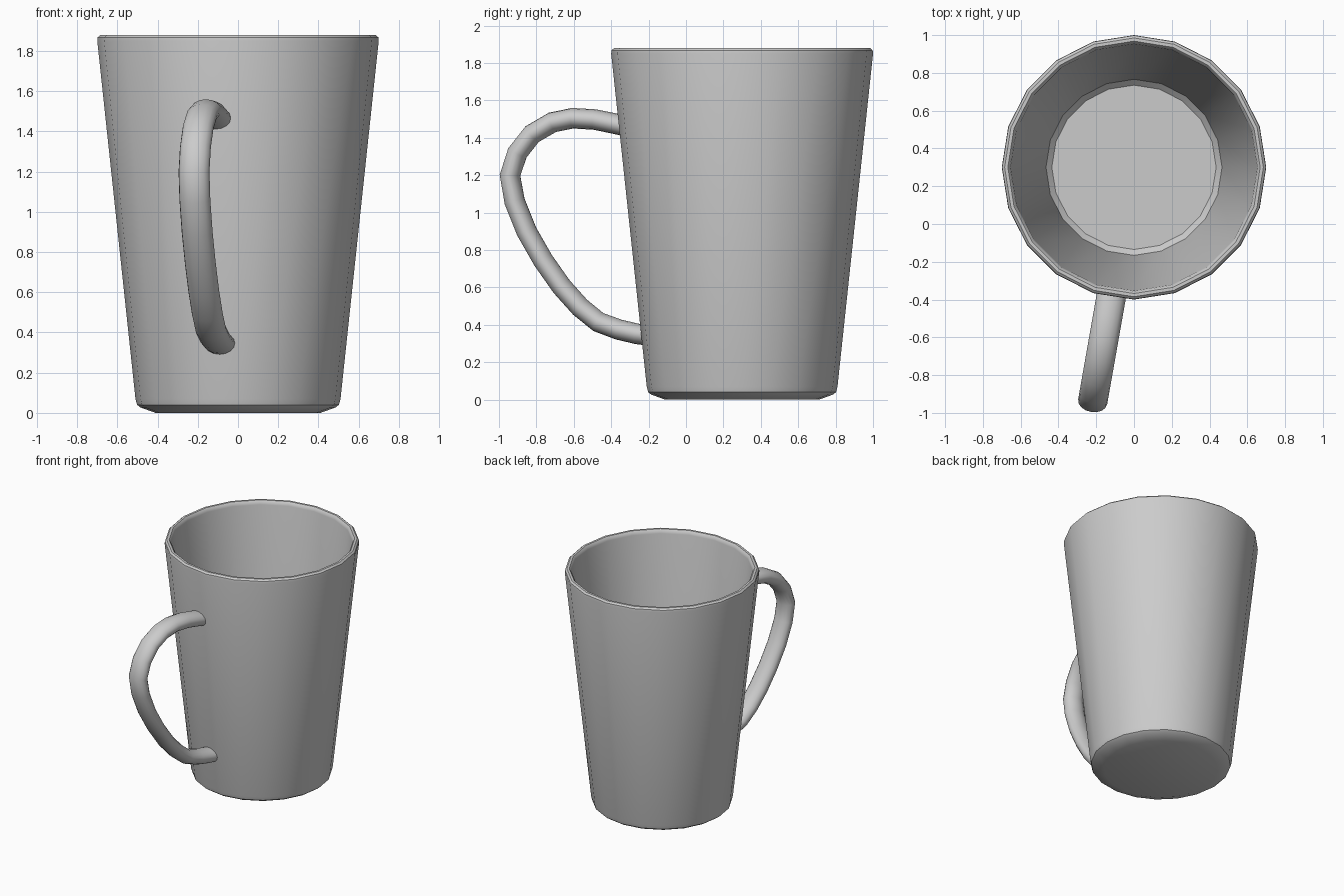
import bpy, bmesh
from math import sin, cos, pi, radians
from mathutils import Vector

if "Cube" in bpy.data.objects:
    bpy.data.objects.remove(bpy.data.objects["Cube"])

CENTRE_Y = 0.3


def finish(bm, name):
    bmesh.ops.recalc_face_normals(bm, faces=bm.faces)
    mesh = bpy.data.meshes.new(name)
    bm.to_mesh(mesh)
    bm.free()
    obj = bpy.data.objects.new(name, mesh)
    bpy.context.collection.objects.link(obj)
    obj.location.y = CENTRE_Y
    bpy.ops.object.select_all(action='DESELECT')
    obj.select_set(True)
    bpy.context.view_layer.objects.active = obj
    bpy.ops.object.shade_smooth_by_angle(angle=radians(35))
    return obj


def skin(bm, rings):
    # Quads between consecutive rings, caps on both ends
    n = len(rings[0])
    for a, b in zip(rings, rings[1:]):
        for i in range(n):
            j = (i + 1) % n
            bm.faces.new((a[i], a[j], b[j], b[i]))
    bm.faces.new(rings[0])
    bm.faces.new(rings[-1])


# Cup: 20-sided turned profile, from the underside over the rim to the inner floor
profile = [(0.41, 0.0), (0.485, 0.027), (0.502, 0.04), (0.51, 0.07),
           (0.70, 1.85), (0.698, 1.868), (0.685, 1.88), (0.668, 1.88),
           (0.657, 1.868), (0.653, 1.85), (0.466, 0.09), (0.435, 0.06)]
bm = bmesh.new()
skin(bm, [[bm.verts.new((r * cos(2 * pi * i / 20), r * sin(2 * pi * i / 20), z))
           for i in range(20)] for r, z in profile])
finish(bm, "cup")

# Handle: oval section swept along a path given as (distance from cup axis, height)
path = [(0.64, 1.465), (0.70, 1.478), (0.80, 1.498), (0.92, 1.505), (1.03, 1.483),
        (1.14, 1.42), (1.22, 1.32), (1.26, 1.20), (1.235, 1.06), (1.17, 0.90),
        (1.08, 0.745), (0.98, 0.605), (0.88, 0.495), (0.78, 0.415),
        (0.67, 0.375), (0.57, 0.352), (0.515, 0.345)]
points = [Vector((0, -r, z)) for r, z in path]
side = Vector((1, 0, 0))
bm = bmesh.new()
rings = []
for k, p in enumerate(points):
    tangent = points[min(k + 1, len(points) - 1)] - points[max(k - 1, 0)]
    out = side.cross(tangent.normalized())
    rings.append([bm.verts.new(p + side * 0.078 * cos(2 * pi * i / 16)
                               + out * 0.055 * sin(2 * pi * i / 16))
                  for i in range(16)])
skin(bm, rings)
handle = finish(bm, "handle")
handle.rotation_euler.z = radians(-10)
